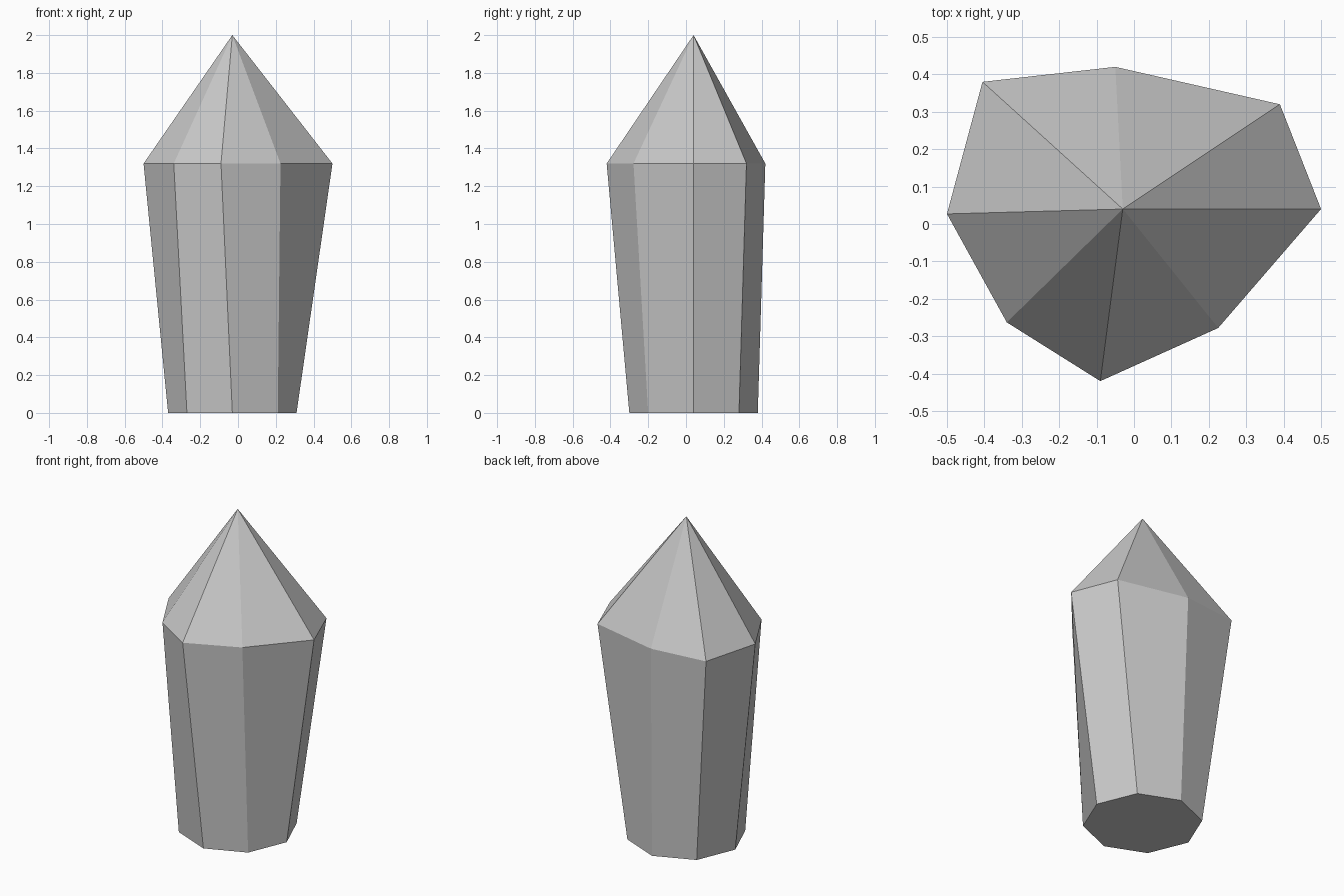
import bpy, bmesh
from math import cos, sin, pi

if "Cube" in bpy.data.objects:
    bpy.data.objects.remove(bpy.data.objects["Cube"])

CENTRE = (-0.03, 0.04)
BASE_RADIUS = 0.34
SHOULDER_Z, TIP_Z = 1.32, 2.0

# Uneven shoulder outline, counter-clockwise from +x
SHOULDER = [(0.50, 0.04), (0.39, 0.32), (-0.05, 0.42), (-0.405, 0.38),
            (-0.50, 0.027), (-0.34, -0.263), (-0.09, -0.42), (0.225, -0.278)]

bm = bmesh.new()
n = len(SHOULDER)

# Regular octagonal base, irregular shoulder ring and pointed tip
base = [bm.verts.new((CENTRE[0] + BASE_RADIUS * cos(2 * pi * i / n),
                      CENTRE[1] + BASE_RADIUS * sin(2 * pi * i / n), 0))
        for i in range(n)]
shoulder = [bm.verts.new((x, y, SHOULDER_Z)) for x, y in SHOULDER]
tip = bm.verts.new((*CENTRE, TIP_Z))

# Flat underside, tapering sides and tip facets
bm.faces.new(base[::-1])
for i in range(n):
    j = (i + 1) % n
    bm.faces.new((base[i], base[j], shoulder[j], shoulder[i]))
    bm.faces.new((shoulder[i], shoulder[j], tip))

mesh = bpy.data.meshes.new("crystal")
bm.to_mesh(mesh)
bm.free()
bpy.context.collection.objects.link(bpy.data.objects.new("crystal", mesh))
